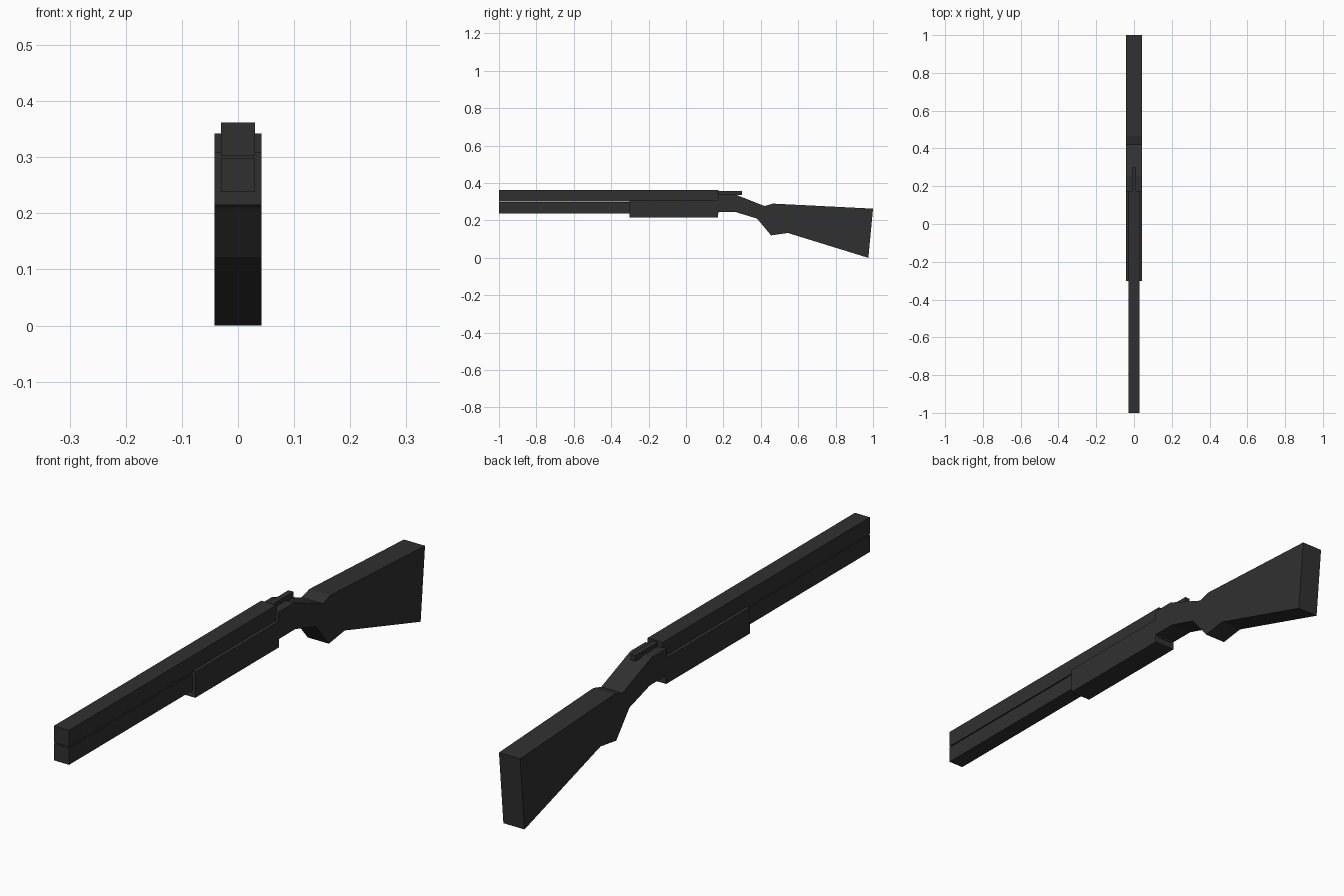
import bpy, bmesh

if "Cube" in bpy.data.objects:
    bpy.data.objects.remove(bpy.data.objects["Cube"])

mat = bpy.data.materials.new("dark grey")
mat.diffuse_color = (0.03, 0.03, 0.03, 1)
mat.use_nodes = True
mat.node_tree.nodes["Principled BSDF"].inputs["Base Color"].default_value = mat.diffuse_color


def extrude(name, profile, half):
    """Extrude a (y, z) side profile across x from -half to half."""
    bm = bmesh.new()
    face = bm.faces.new([bm.verts.new((-half, y, z)) for y, z in profile])
    out = bmesh.ops.extrude_face_region(bm, geom=[face])["geom"]
    moved = [v for v in out if isinstance(v, bmesh.types.BMVert)]
    bmesh.ops.translate(bm, verts=moved, vec=(2 * half, 0, 0))
    bmesh.ops.recalc_face_normals(bm, faces=bm.faces)
    mesh = bpy.data.meshes.new(name)
    bm.to_mesh(mesh)
    bm.free()
    mesh.materials.append(mat)
    bpy.context.collection.objects.link(bpy.data.objects.new(name, mesh))


def box(name, y0, y1, z0, z1, half):
    extrude(name, [(y0, z0), (y1, z0), (y1, z1), (y0, z1)], half)


# Stacked square barrels with a hairline gap
box("upper_barrel", -1, 0.175, 0.302, 0.362, 0.03)
box("lower_barrel", -1, 0.175, 0.238, 0.298, 0.03)

# Wider fore-end around the lower barrel
box("fore_end", -0.302, 0.172, 0.215, 0.308, 0.042)

# Receiver, grip and butt in one side profile
extrude("stock", [
    (0.17, 0.342), (0.255, 0.342), (0.42, 0.277), (0.465, 0.29),
    (1.0, 0.263), (0.975, 0.0), (0.545, 0.133), (0.455, 0.12),
    (0.38, 0.21), (0.265, 0.245), (0.17, 0.245)], 0.042)

# Opening lever on top of the receiver
box("top_lever", 0.17, 0.3, 0.337, 0.357, 0.01)
